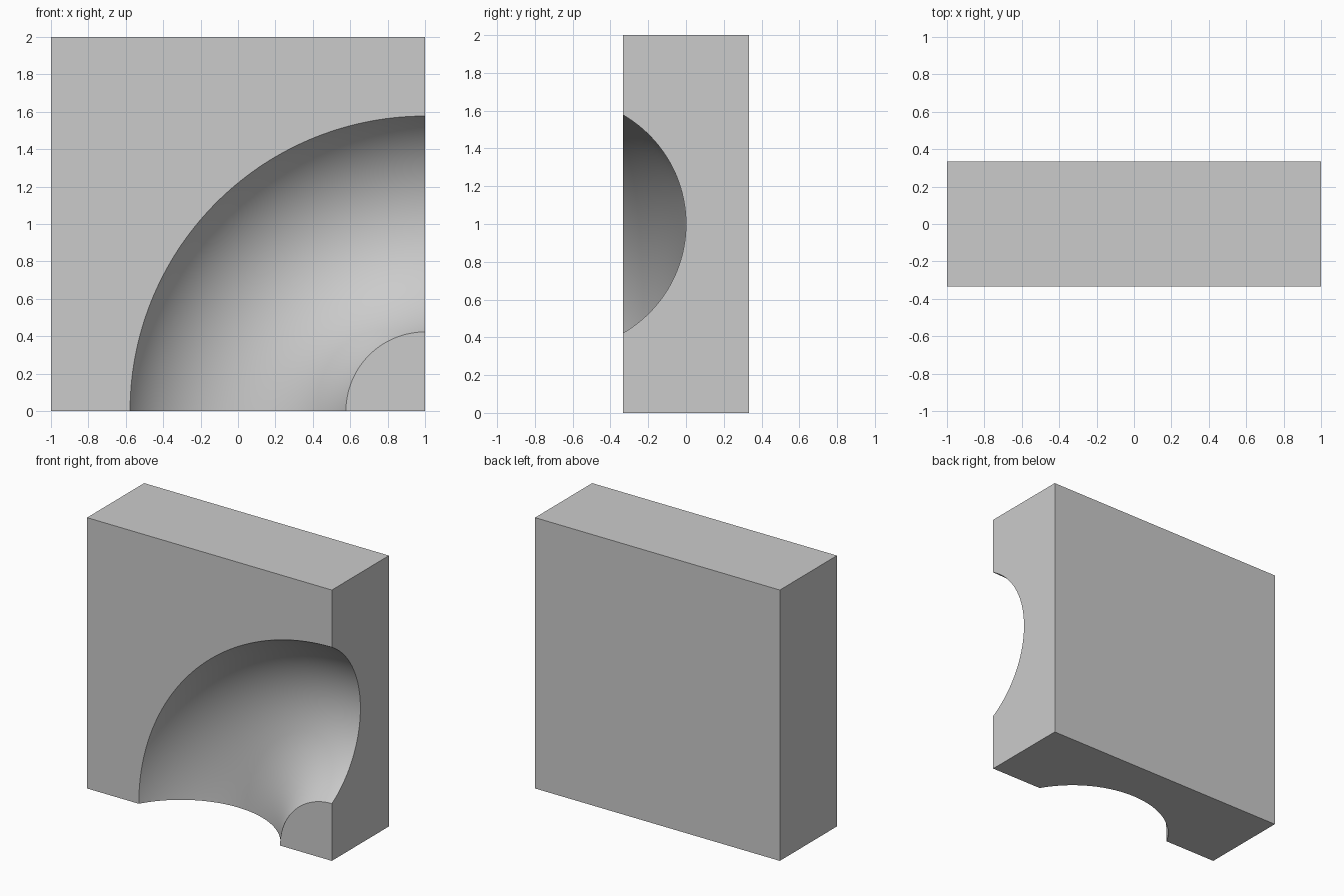
import bpy
import math

if "Cube" in bpy.data.objects:
    bpy.data.objects.remove(bpy.data.objects["Cube"])

THICK = 2 / 3      # block depth, also the groove's tube radius

# Square block
bpy.ops.mesh.primitive_cube_add(size=1, location=(0, 0, 1))
block = bpy.context.object
block.name = "grooved_corner_block"
block.scale = (2, THICK, 2)
bpy.ops.object.transform_apply(location=True, rotation=True, scale=True)

# Ring cutter for the quarter-turn groove, centred on the lower right corner;
# turned half a segment so its edges stay off the block's side planes
SEGS = 256
bpy.ops.mesh.primitive_torus_add(
    major_radius=1, minor_radius=THICK,
    major_segments=SEGS, minor_segments=128)
cutter = bpy.context.object
cutter.name = "groove_cutter"
cutter.rotation_euler = (0, 0, math.pi / SEGS)
bpy.ops.object.transform_apply(location=False, rotation=True, scale=False)
cutter.rotation_euler = (math.pi / 2, 0, 0)
cutter.location = (1, -THICK, 0)
cutter.hide_render = True

# Carve the groove
cut = block.modifiers.new("groove", 'BOOLEAN')
cut.operation = 'DIFFERENCE'
cut.solver = 'EXACT'
cut.object = cutter
bpy.ops.object.select_all(action='DESELECT')
block.select_set(True)
bpy.context.view_layer.objects.active = block
bpy.ops.object.modifier_apply(modifier=cut.name)
bpy.data.objects.remove(cutter, do_unlink=True)

# Smooth groove, crisp block edges
bpy.ops.object.shade_smooth_by_angle(angle=math.radians(30))
